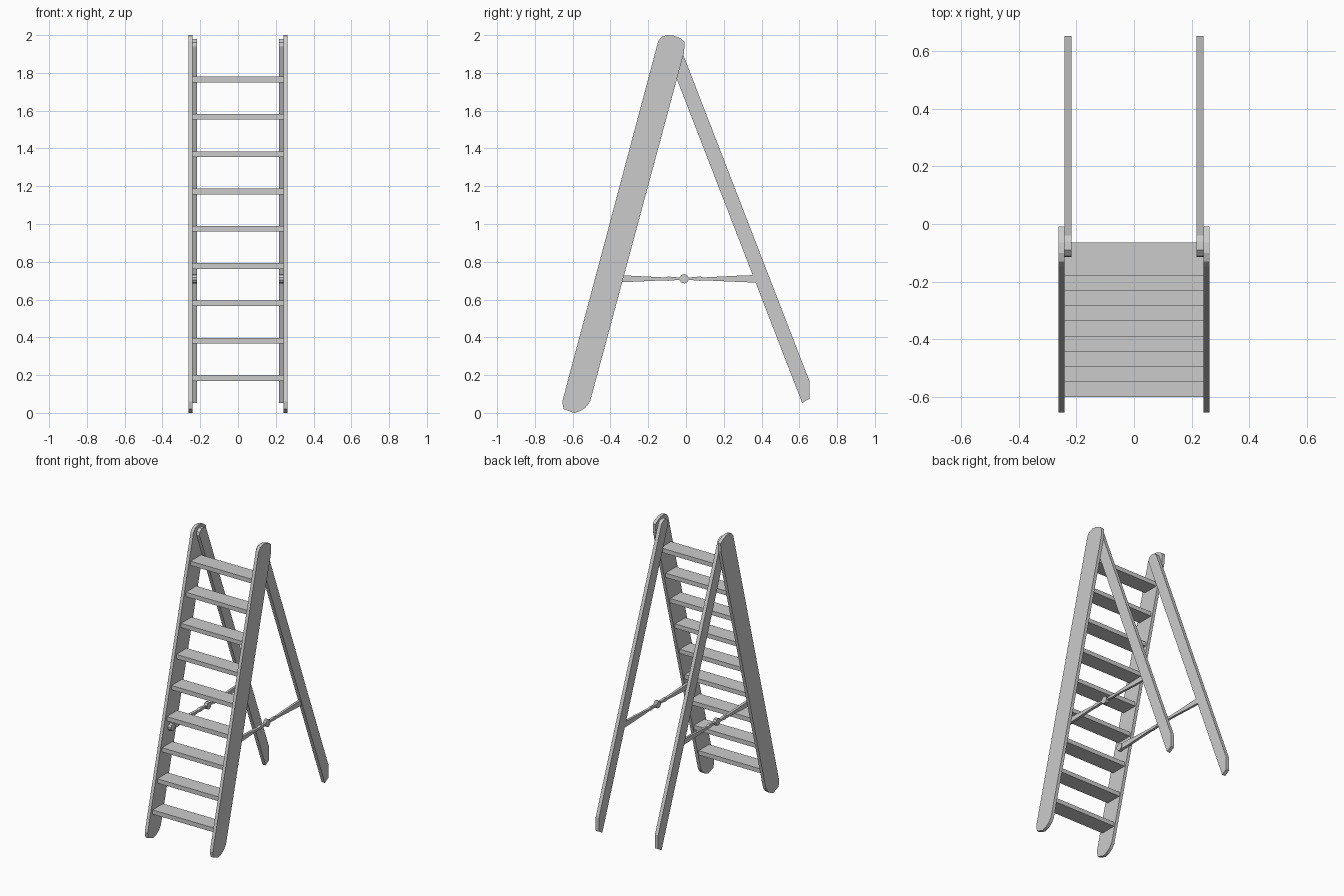
import bpy, bmesh, math

if "Cube" in bpy.data.objects:
    bpy.data.objects.remove(bpy.data.objects["Cube"])


def extrude_profile(name, pts, x0, x1):
    """Extrude a closed (y, z) outline between x0 and x1."""
    bm = bmesh.new()
    face = bm.faces.new([bm.verts.new((x0, y, z)) for y, z in pts])
    res = bmesh.ops.extrude_face_region(bm, geom=[face])
    verts = [v for v in res["geom"] if isinstance(v, bmesh.types.BMVert)]
    bmesh.ops.translate(bm, vec=(x1 - x0, 0, 0), verts=verts)
    bmesh.ops.recalc_face_normals(bm, faces=bm.faces)
    me = bpy.data.meshes.new(name)
    bm.to_mesh(me)
    bm.free()
    ob = bpy.data.objects.new(name, me)
    bpy.context.collection.objects.link(ob)
    return ob


def pair(name, pts, x0, x1):
    extrude_profile(name + "_right", pts, x0, x1)
    extrude_profile(name + "_left", pts, -x0, -x1)


def disc(cy, cz, r, n=10):
    return [(cy + r * math.cos(2 * math.pi * (i + .5) / n),
             cz + r * math.sin(2 * math.pi * (i + .5) / n)) for i in range(n)]


# Wide front rails with rounded ends
rail = [(-.655, .06), (-.648, .02), (-.60, .002), (-.59, 0), (-.56, .01), (-.53, .03),
        (-.508, .06), (-.01, 1.91), (-.008, 1.965), (-.03, 1.983), (-.065, 1.997),
        (-.10, 2.0), (-.13, 1.99), (-.147, 1.968)]
pair("front_rail", rail, .241, .263)

# Slim rear legs leaning back
leg = [(-.115, 1.94), (-.112, 1.962), (-.09, 1.98), (-.06, 1.978), (-.04, 1.962),
       (.653, .17), (.653, .075), (.615, .053)]
pair("rear_leg", leg, .217, .2415)

# Horizontal treads
for i in range(9):
    top = .2 + i * .1975
    y = -.60 + i * .0525
    extrude_profile("tread_%d" % (i + 1),
                    [(y, top - .03), (y + .115, top - .03), (y + .115, top), (y, top)],
                    -.243, .243)

# Folding spreader braces: two tapered arms, centre hinge, end pivots
front_arm = [(-.407, .69), (-.33, .692), (-.11, .702), (-.095, .699), (-.04, .704),
             (-.01, .697), (-.01, .723), (-.04, .717), (-.095, .722), (-.11, .717),
             (-.33, .728), (-.407, .73)]
rear_arm = [(-.01 - (y + .01), z) for y, z in front_arm]
pair("spreader_front_arm", front_arm, .223, .2415)
pair("spreader_rear_arm", rear_arm, .220, .236)
pair("spreader_hinge", disc(-.01, .71, .025), .217, .2415)
pair("spreader_front_pivot", disc(-.407, .71, .025), .217, .242)
